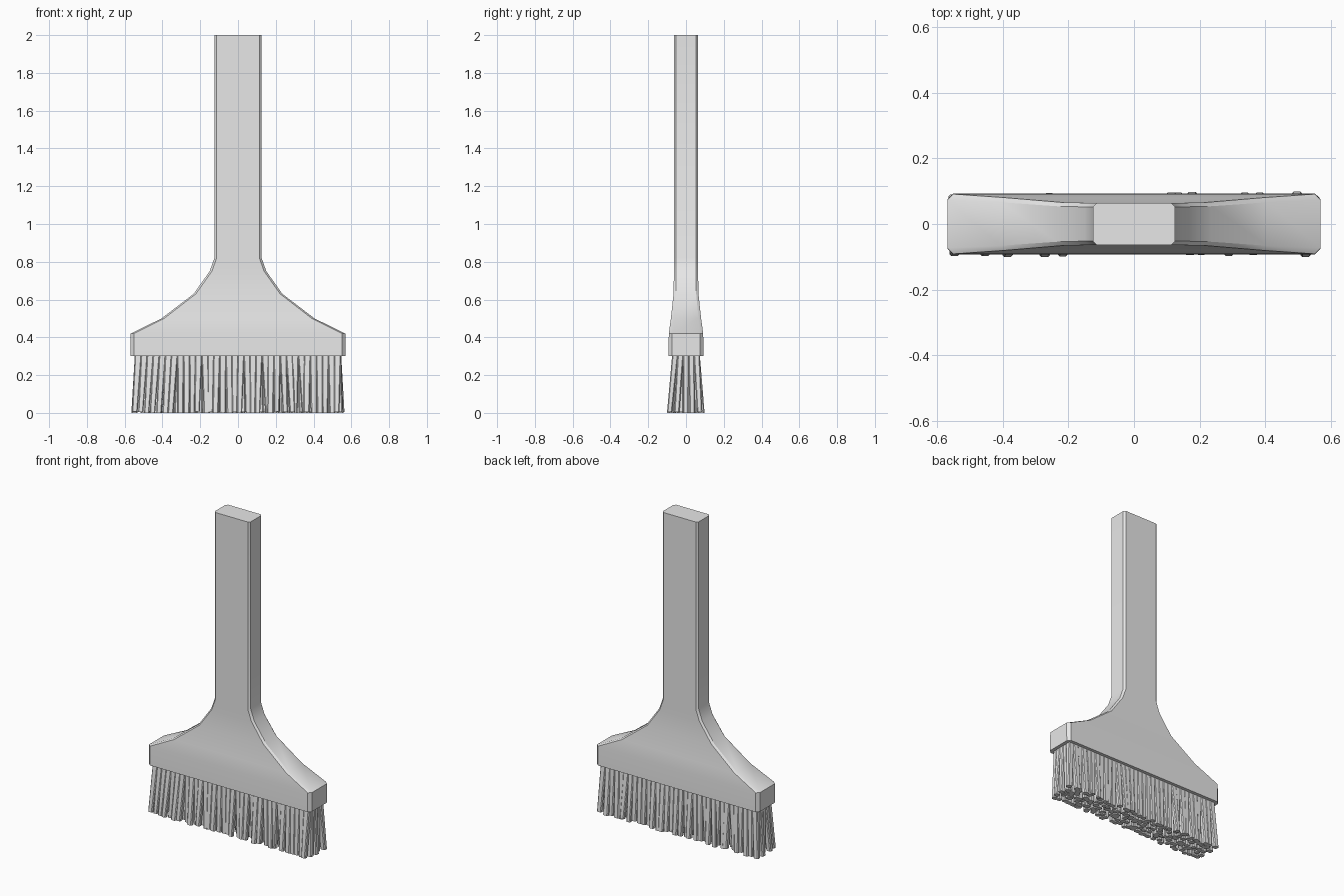
import bpy, bmesh, math, random
from mathutils import Vector

random.seed(4)
if "Cube" in bpy.data.objects:
    bpy.data.objects.remove(bpy.data.objects["Cube"], do_unlink=True)


def make_material(name, colour):
    mat = bpy.data.materials.new(name)
    mat.use_nodes = True
    mat.diffuse_color = colour
    mat.node_tree.nodes["Principled BSDF"].inputs["Base Color"].default_value = colour
    return mat


def finish(bm, name, mat):
    bmesh.ops.recalc_face_normals(bm, faces=bm.faces)
    mesh = bpy.data.meshes.new(name)
    bm.to_mesh(mesh)
    bm.free()
    mesh.materials.append(mat)
    obj = bpy.data.objects.new(name, mesh)
    bpy.context.collection.objects.link(obj)
    return obj


def chamfered_ring(bm, centre, hx, hy, cut):
    """Eight-sided rectangle outline with cut corners."""
    pts = []
    for sx, sy in ((1, 1), (-1, 1), (-1, -1), (1, -1)):
        a, b = (sx * hx, sy * (hy - cut)), (sx * (hx - cut), sy * hy)
        pts += [a, b] if sx * sy > 0 else [b, a]
    return [bm.verts.new(centre + Vector((x, y, 0))) for x, y in pts]


def loft(bm, rings):
    for low, high in zip(rings, rings[1:]):
        for i in range(len(low)):
            j = (i + 1) % len(low)
            bm.faces.new((low[i], low[j], high[j], high[i]))
    bm.faces.new(rings[0][::-1])
    bm.faces.new(rings[-1])


grey = make_material("light grey", (0.8, 0.8, 0.8, 1))

# Handle flaring into the head: height, half width, half depth, corner cut
sections = [
    (0.30, 0.568, 0.093, 0.018), (0.42, 0.568, 0.091, 0.018),
    (0.50, 0.405, 0.080, 0.014), (0.63, 0.235, 0.066, 0.012),
    (0.75, 0.150, 0.064, 0.012), (0.82, 0.125, 0.064, 0.012),
    (2.00, 0.125, 0.064, 0.012),
]
bm = bmesh.new()
loft(bm, [chamfered_ring(bm, Vector((0, 0, z)), hx, hy, c) for z, hx, hy, c in sections])
handle = finish(bm, "handle_and_head", grey)
bpy.context.view_layer.objects.active = handle
handle.select_set(True)
bpy.ops.object.shade_smooth_by_angle(angle=math.radians(30))
handle.select_set(False)

# Bristle tufts: thin splayed rods rooted in the head
columns, rows = 34, 5
bm = bmesh.new()
for i in range(columns):
    for j in range(rows):
        u = 2 * i / (columns - 1) - 1
        v = 2 * j / (rows - 1) - 1
        root = Vector((u * 0.527, v * 0.056, 0.32))
        tip_x = u * 0.538 + random.uniform(-0.016, 0.016)
        tip_x = max(-0.548, min(0.548, tip_x))
        tip = Vector((tip_x, v * 0.073 + random.uniform(-0.014, 0.012),
                      random.choice((0, 0, 0.004, 0.008))))
        size = random.uniform(0.013, 0.017)
        loft(bm, [chamfered_ring(bm, tip, size, size * 0.9, size * 0.35),
                  chamfered_ring(bm, root, 0.0185, 0.016, 0.005)])
finish(bm, "bristles", grey)
